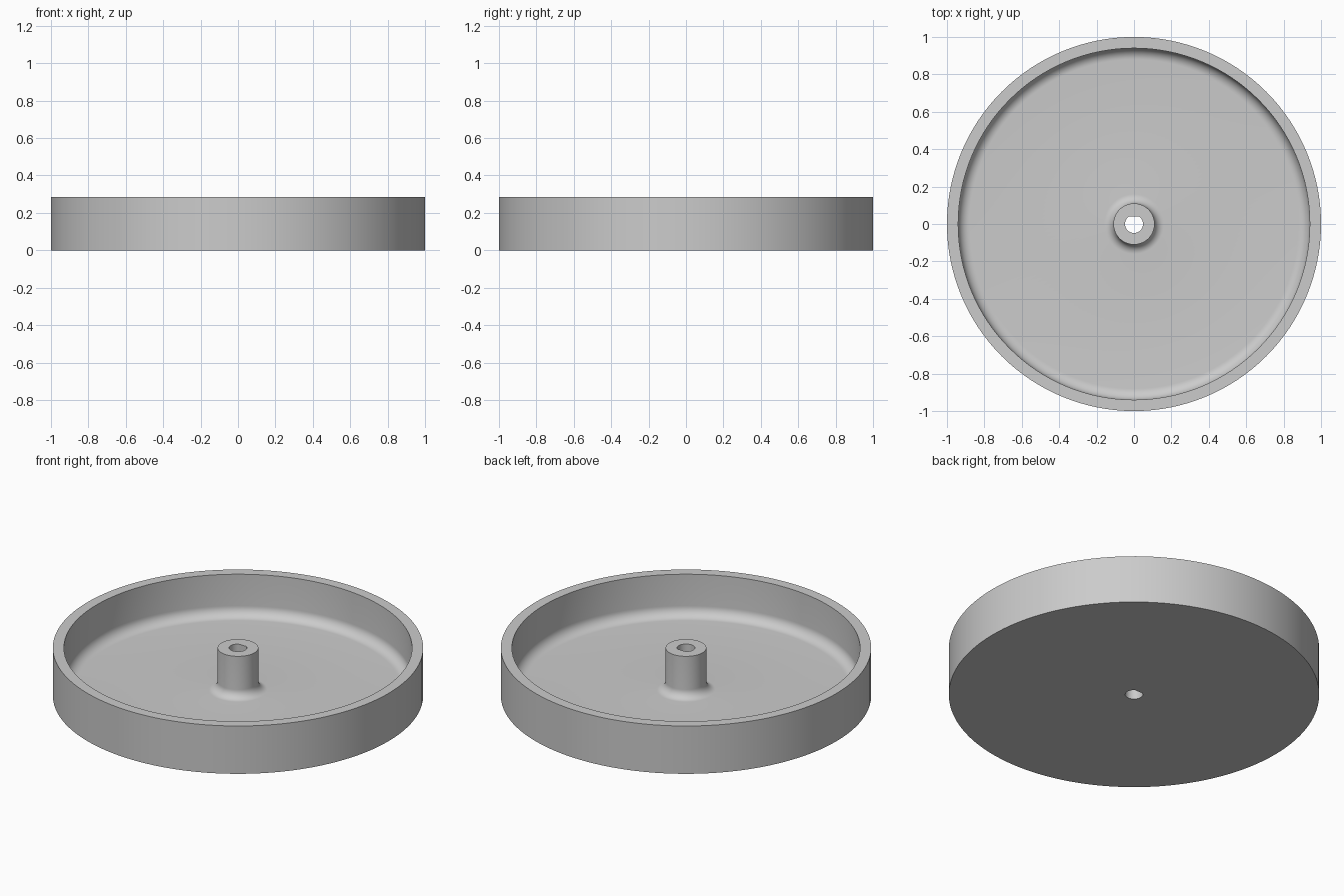
import bpy, bmesh, math

cube = bpy.data.objects.get("Cube")
if cube:
    bpy.data.objects.remove(cube, do_unlink=True)

SEGMENTS = 128
HEIGHT, FLOOR = 0.285, 0.037
OUTER, INNER, HUB, BORE = 1.0, 0.94, 0.11, 0.048
BORE_FLAT = 0.04
HUB_FILLET, WALL_FILLET = 0.05, 0.06


def fillet(cx, radius, start, end, steps=10):
    """Quarter arc resting on the floor, centred at distance cx from the axis."""
    return [(cx + radius * math.cos(a), FLOOR + radius + radius * math.sin(a))
            for a in (math.radians(start + (end - start) * i / steps)
                      for i in range(steps + 1))]


# Closed cross-section from the bore, over the hub, floor and wall, to the base
profile = [(BORE, 0), (BORE, HEIGHT), (HUB, HEIGHT)]
profile += fillet(HUB + HUB_FILLET, HUB_FILLET, 180, 270)
profile += fillet(INNER - WALL_FILLET, WALL_FILLET, 270, 360)
profile += [(INNER, HEIGHT), (OUTER, HEIGHT), (OUTER, 0)]

# Turn the section around z; the bore is cut off at +y into a D shape
bm = bmesh.new()
rings = []
for r, z in profile:
    ring = []
    for i in range(SEGMENTS):
        a = math.tau * i / SEGMENTS
        x, y = r * math.cos(a), r * math.sin(a)
        if r == BORE:
            y = min(y, BORE_FLAT)
        ring.append(bm.verts.new((x, y, z)))
    rings.append(ring)
for k, ring in enumerate(rings):
    following = rings[(k + 1) % len(rings)]
    for i in range(SEGMENTS):
        j = (i + 1) % SEGMENTS
        bm.faces.new((ring[i], ring[j], following[j], following[i]))
bmesh.ops.recalc_face_normals(bm, faces=bm.faces)

mesh = bpy.data.meshes.new("wheel_dish")
bm.to_mesh(mesh)
bm.free()
dish = bpy.data.objects.new("wheel_dish", mesh)
bpy.context.collection.objects.link(dish)

# Plain grey material
grey = bpy.data.materials.new("light_grey")
grey.use_nodes = True
colour = (0.6, 0.6, 0.6, 1)
grey.diffuse_color = colour
grey.node_tree.nodes["Principled BSDF"].inputs["Base Color"].default_value = colour
mesh.materials.append(grey)

# Smooth the curves, keep the rims sharp
bpy.ops.object.select_all(action='DESELECT')
dish.select_set(True)
bpy.context.view_layer.objects.active = dish
bpy.ops.object.shade_smooth_by_angle(angle=math.radians(30))
